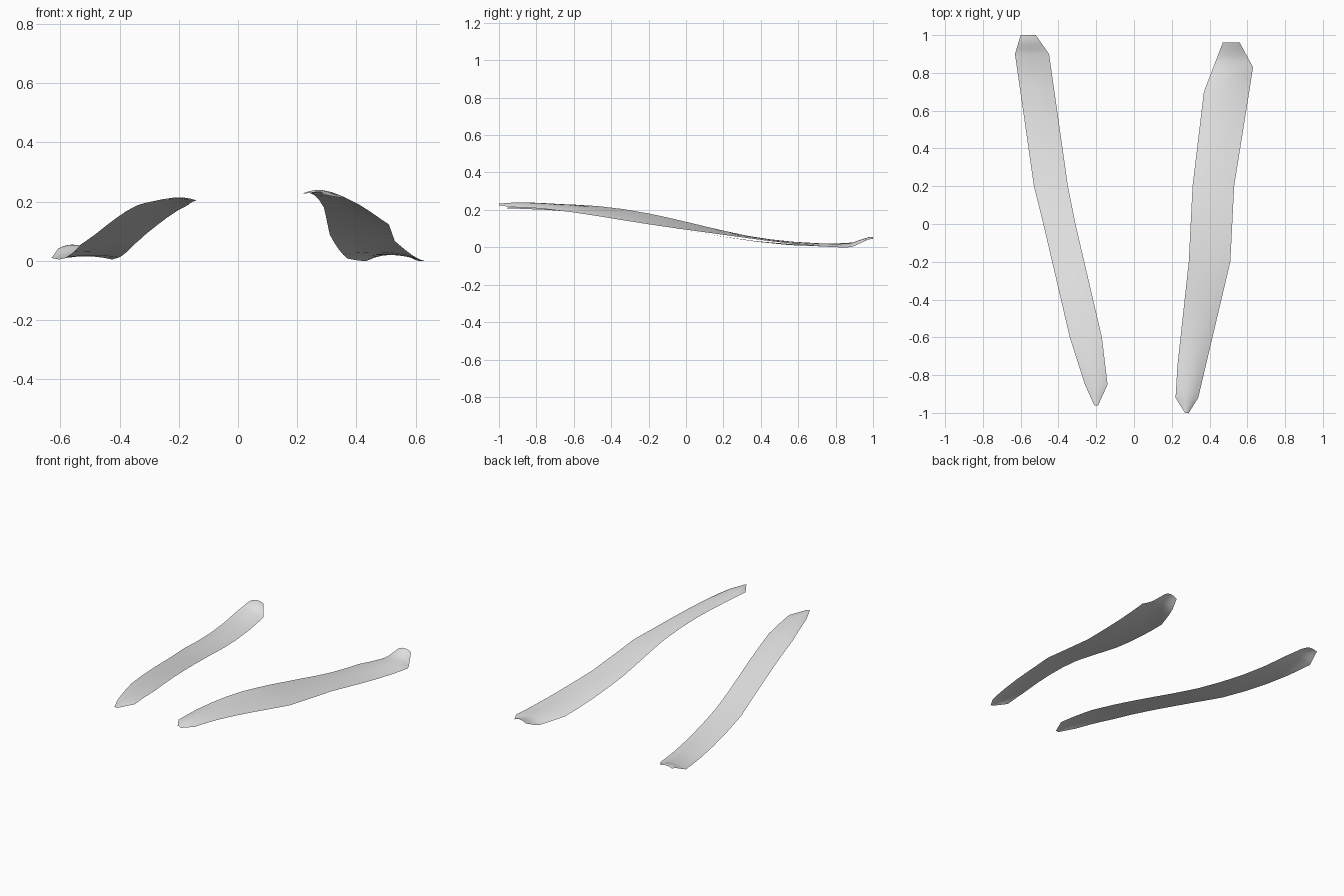
import bpy
import bmesh
import math
from mathutils import Vector

default = bpy.data.objects.get("Cube")
if default:
    bpy.data.objects.remove(default, do_unlink=True)

# One pale grey for both strips
grey = bpy.data.materials.new("pale_grey")
grey.use_nodes = True
colour = (0.8, 0.8, 0.8, 1)
grey.diffuse_color = colour
grey.node_tree.nodes["Principled BSDF"].inputs["Base Color"].default_value = colour

ACROSS = 6
STEPS = 4


def clamp(value):
    return max(0, min(1, value))


def spine_height(y, rise, span):
    """Raised at the front, easing down in an S curve, with an upturned back tip."""
    fall = clamp((y + 0.9) / span)
    eased = fall * fall * (3 - 2 * fall)
    back_lift = 0.04 * clamp((y - 0.88) * 10)
    return 0.01 + rise * (1 - eased) + back_lift


def cross_section(bm, station, rise, span, twist, crown):
    """One row of points: a shallow crown, tilted most near the middle."""
    y, x_right, x_left = station
    height = spine_height(y, rise, span)
    tilt = twist * math.exp(-4 * (y + 0.3) ** 2)
    width = x_left - x_right
    row = []
    for i in range(ACROSS + 1):
        u = i / ACROSS
        side = 2 * u - 1
        # The crown grows towards the ends and fades where a tip narrows
        arch = crown * y * y * (0.5 - side * side) * clamp(width * 6)
        position = (x_right + width * u, y, height - tilt * side + arch)
        row.append(bm.verts.new(position))
    return row


def build_strip(name, outline, **shape):
    """Loft a thin open sheet through an outline of (y, right x, left x)."""
    stations = [Vector(point) for point in outline]
    bm = bmesh.new()
    rows = [cross_section(bm, stations[0], **shape)]
    for start, end in zip(stations, stations[1:]):
        for step in range(STEPS):
            station = start.lerp(end, (step + 1) / STEPS)
            rows.append(cross_section(bm, station, **shape))
    for front, back in zip(rows, rows[1:]):
        for i in range(ACROSS):
            face = bm.faces.new((front[i], front[i + 1], back[i + 1], back[i]))
            face.smooth = True
    mesh = bpy.data.meshes.new(name)
    bm.to_mesh(mesh)
    bm.free()
    mesh.materials.append(grey)
    strip = bpy.data.objects.new(name, mesh)
    bpy.context.collection.objects.link(strip)


# Narrow, nearly straight strip
right_outline = [
    (-0.96, -0.21, -0.19),
    (-0.85, -0.26, -0.14),
    (-0.6, -0.34, -0.17),
    (0, -0.48, -0.31),
    (0.2, -0.53, -0.35),
    (0.9, -0.63, -0.45),
    (1, -0.6, -0.52),
]
build_strip("right_strip", right_outline, rise=0.2, span=1.6, twist=0, crown=0.02)

# Broader strip that leans outward along its middle
left_outline = [
    (-1, 0.27, 0.29),
    (-0.92, 0.22, 0.34),
    (-0.75, 0.23, 0.38),
    (-0.2, 0.29, 0.51),
    (0.2, 0.31, 0.53),
    (0.7, 0.37, 0.61),
    (0.83, 0.42, 0.63),
    (0.96, 0.47, 0.56),
]
build_strip("left_strip", left_outline, rise=0.22, span=1.75, twist=0.03, crown=0.03)
